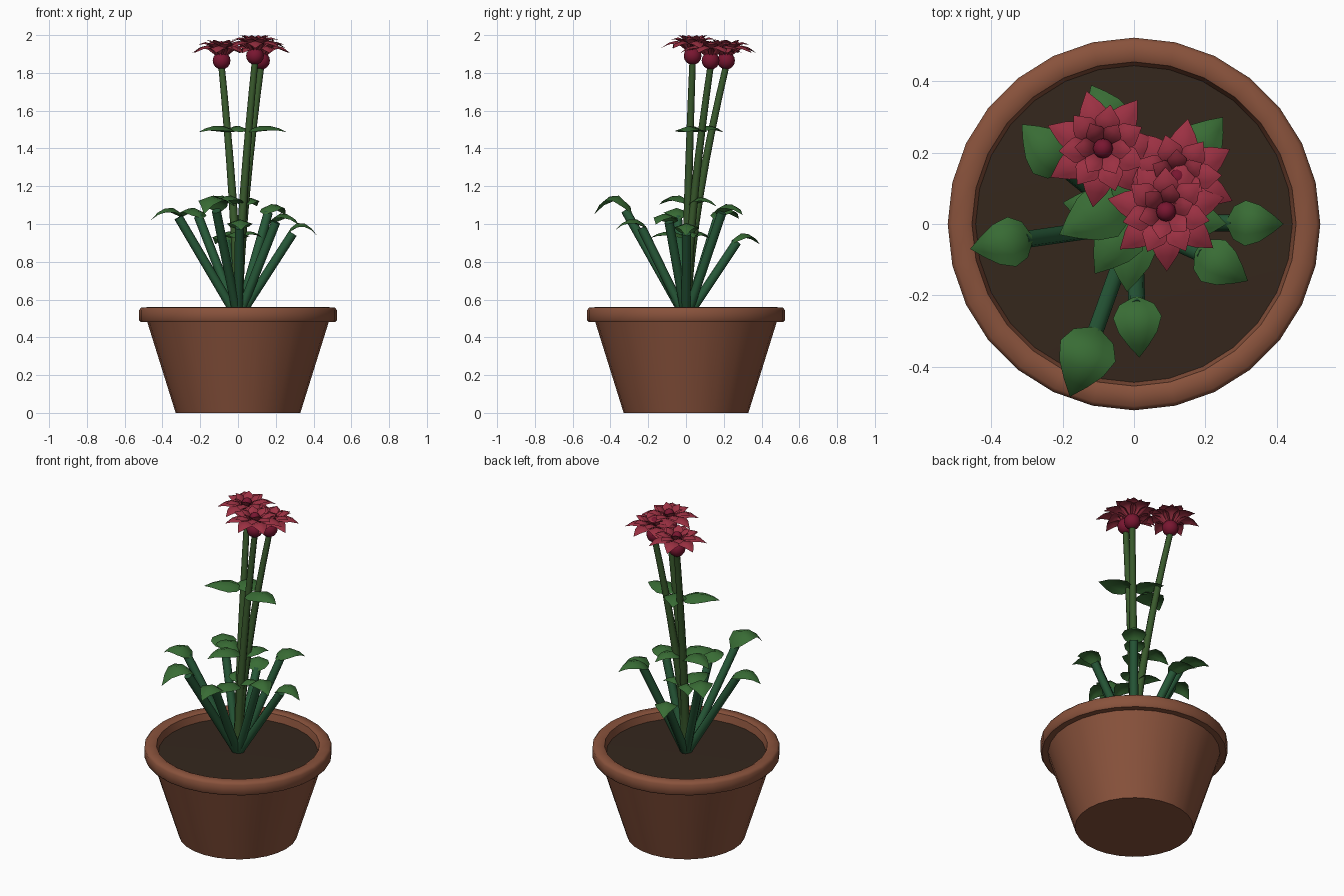
import bpy, bmesh, math
from mathutils import Vector

if "Cube" in bpy.data.objects:
    bpy.data.objects.remove(bpy.data.objects["Cube"])


def material(name, rgb):
    m = bpy.data.materials.new(name)
    m.diffuse_color = (*rgb, 1)
    m.use_nodes = True
    m.node_tree.nodes["Principled BSDF"].inputs["Base Color"].default_value = m.diffuse_color
    return m


CLAY = material("clay", (0.25, 0.085, 0.045))
SOIL = material("soil", (0.035, 0.02, 0.012))
LEAF = material("leaf_green", (0.04, 0.15, 0.035))
STALK = material("stalk_green", (0.02, 0.10, 0.04))
STEM = material("stem_green", (0.04, 0.10, 0.025))
PETAL = material("petal_red", (0.33, 0.03, 0.055))
BUD = material("bud_red", (0.19, 0.008, 0.03))


def finish(bm, name, mat, angle=50, closed=False):
    bmesh.ops.remove_doubles(bm, verts=bm.verts, dist=1e-5)
    if closed:
        bmesh.ops.recalc_face_normals(bm, faces=bm.faces)
    me = bpy.data.meshes.new(name)
    bm.to_mesh(me)
    bm.free()
    me.materials.append(mat)
    me.shade_smooth()
    me.set_sharp_from_angle(angle=math.radians(angle))
    ob = bpy.data.objects.new(name, me)
    bpy.context.collection.objects.link(ob)
    return ob


def bridge(bm, rows, wrap):
    for a, b in zip(rows, rows[1:]):
        n = len(a)
        for i in range(n if wrap else n - 1):
            j = (i + 1) % n
            bm.faces.new((a[i], a[j], b[j], b[i]))


def lathe(name, profile, mat, sides=28):
    bm = bmesh.new()
    rows = [[bm.verts.new((r * math.sin(2 * math.pi * i / sides),
                           r * math.cos(2 * math.pi * i / sides), z))
             for i in range(sides)] for r, z in profile]
    bridge(bm, rows, True)
    bm.faces.new(rows[0])
    bm.faces.new(rows[-1])
    return finish(bm, name, mat, closed=True)


def tube(name, path, r0, r1, mat, sides=8):
    bm = bmesh.new()
    rows = []
    for k, p in enumerate(path):
        t = (path[min(k + 1, len(path) - 1)] - path[max(k - 1, 0)]).normalized()
        u = t.cross(Vector((0, 1, 0))).normalized()
        v = t.cross(u)
        r = r0 + (r1 - r0) * k / (len(path) - 1)
        rows.append([bm.verts.new(p + r * (u * math.cos(a) + v * math.sin(a)))
                     for a in (2 * math.pi * i / sides for i in range(sides))])
    bridge(bm, rows, True)
    bm.faces.new(rows[0])
    bm.faces.new(rows[-1])
    return finish(bm, name, mat, closed=True)


def blade(bm, base, angle, profile, fold):
    """Leaf or petal: profile rows are (distance, height, half width)."""
    d = Vector((math.cos(angle), math.sin(angle), 0))
    s = Vector((-d.y, d.x, 0))
    rows = []
    for dist, h, w in profile:
        rows.append([bm.verts.new(base + d * dist + s * (w * k) +
                                  Vector((0, 0, h - fold * abs(k) * w)))
                     for k in (1, 0.5, 0, -0.5, -1)])
        if w == 0:
            tip = rows[-1]
    for a, b in zip(rows, rows[1:]):
        for i in range(4):
            bm.faces.new((a[i], b[i], b[i + 1], a[i + 1]))


def leaf(name, base, tip, rise, width=0.38):
    base = Vector(base)
    dx, dy = tip[0] - base.x, tip[1] - base.y
    length = math.hypot(dx, dy)
    shape = [(0, 0, .12), (.12, .55, .72), (.33, 1, 1), (.58, .95, .8),
             (.8, .55, .42), (1, -.15, 0)]
    bm = bmesh.new()
    blade(bm, base, math.atan2(dy, dx),
          [(a * length, h * rise, w * width * length) for a, h, w in shape], 0.35)
    return finish(bm, name, LEAF, 60)


# Pot and soil
lathe("pot", [(.33, 0), (.48, .48), (.515, .48), (.523, .49), (.523, .545),
              (.512, .558), (.47, .56), (.455, .553), (.442, .50), (.44, .49)], CLAY)
lathe("soil", [(.446, .49), (.446, .51), (.2, .513)], SOIL)

# Leaf stalks fanning out from the soil: stalk end, leaf tip, leaf arch height
ROOT = Vector((0, 0, 0.5))
FAN = [((-.315, -.045, 1.035), (-.46, -.07), .055),
       ((-.115, -.32, 1.07), (-.18, -.485), .085),
       ((.008, -.235, .98), (.015, -.375), .05),
       ((.29, .003, .95), (.42, .0), .06),
       ((.20, -.09, 1.01), (.32, -.16), .05),
       ((.16, .19, 1.06), (.25, .30), .05),
       ((-.21, .17, 1.04), (-.315, .28), .05),
       ((-.06, .27, .905), (-.12, .39), .05)]
for n, (end, tip, rise) in enumerate(FAN):
    end = Vector(end)
    tube(f"leaf_stalk_{n}", [ROOT, ROOT.lerp(end, .5), end], .024, .024, STALK)
    back = Vector((end.x - tip[0], end.y - tip[1], 0)).normalized() * .03
    leaf(f"stalk_leaf_{n}", end + back - Vector((0, 0, .005)), tip, rise, 0.4)

# Leaves on the flower stems: base, tip, arch height
STEM_LEAVES = [((-.02, .07, 1.49), (-.21, -.03), .03),
               ((.05, .03, 1.49), (.26, .0), .03),
               ((.03, .04, 1.49), (-.05, .2), .03),
               ((.0, .02, 1.11), (-.11, -.14), .04),
               ((.03, .02, 1.10), (.10, .16), .04),
               ((-.02, .03, 1.10), (-.20, .06), .05),
               ((.0, -.01, .93), (-.02, -.19), .03),
               ((.01, .01, .93), (.13, .04), .03),
               ((-.01, .02, .93), (-.10, .12), .03)]
for n, (base, tip, rise) in enumerate(STEM_LEAVES):
    leaf(f"stem_leaf_{n}", base, tip, rise)

# Flowers: petal count, turn and petal profile for each ring
RINGS = [(7, 0.0, [(.02, .03, .02), (.055, .07, .045), (.085, .08, .048),
                   (.125, .07, .03), (.168, .04, 0)]),
         (7, .45, [(.02, .035, .02), (.05, .085, .04), (.085, .098, .034),
                   (.125, .085, 0)]),
         (6, .2, [(.015, .04, .015), (.032, .085, .03), (.055, .105, .026),
                  (.08, .11, 0)])]
FLOWERS = [((-.087, .212, 1.865), 106), ((.09, .035, 1.89), 65), ((.122, .13, 1.865), 80)]
for n, (pos, turn) in enumerate(FLOWERS):
    c = Vector(pos)
    # curved stem
    path = [Vector((c.x * t ** 1.5, c.y * t ** 1.5, .5 + (c.z - .53) * t))
            for t in (i / 8 for i in range(9))]
    tube(f"flower_stem_{n}", path, .025, .017, STEM)
    # petals
    bm = bmesh.new()
    for count, twist, prof in RINGS:
        for i in range(count):
            blade(bm, c, math.radians(turn) + twist + 2 * math.pi * i / count, prof, 0.3)
    finish(bm, f"petals_{n}", PETAL, 50)
    # round flower base and heart
    for part, z, r in (("flower_base", 0, .047), ("flower_heart", .075, .028)):
        bm = bmesh.new()
        bmesh.ops.create_uvsphere(bm, u_segments=12, v_segments=8, radius=r)
        bmesh.ops.translate(bm, verts=bm.verts, vec=c + Vector((0, 0, z)))
        finish(bm, f"{part}_{n}", BUD, 60)
